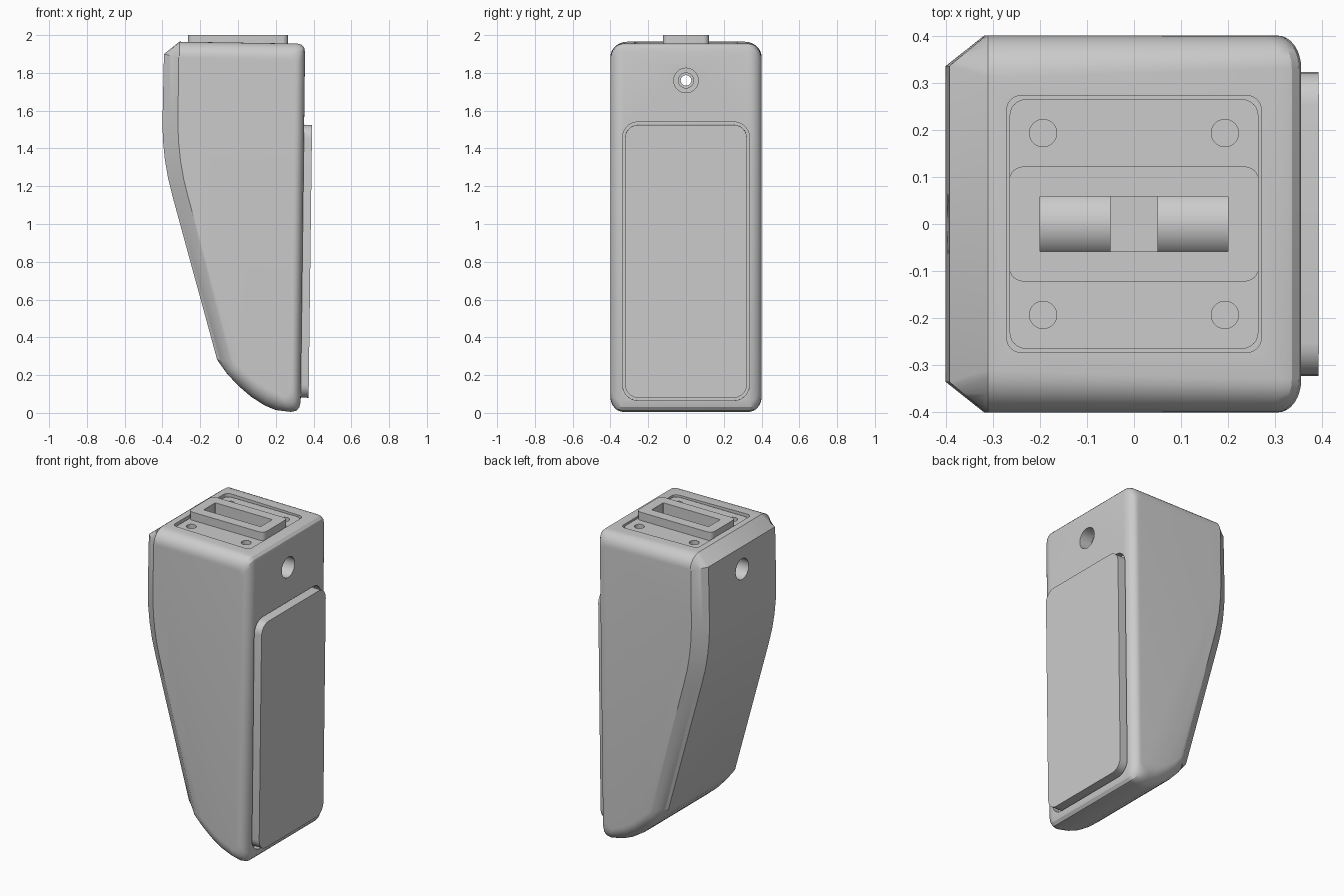
import bpy, bmesh, math
from mathutils import Matrix, Vector

cube = bpy.data.objects.get("Cube")
if cube:
    bpy.data.objects.remove(cube, do_unlink=True)

grey = bpy.data.materials.new("plain grey")
grey.use_nodes = True
GREY = (0.6, 0.6, 0.6, 1)
grey.diffuse_color = GREY
grey.node_tree.nodes["Principled BSDF"].inputs["Base Color"].default_value = GREY


def make(name, bm):
    bmesh.ops.recalc_face_normals(bm, faces=bm.faces)
    me = bpy.data.meshes.new(name)
    bm.to_mesh(me)
    bm.free()
    me.materials.append(grey)
    ob = bpy.data.objects.new(name, me)
    bpy.context.collection.objects.link(ob)
    return ob


def loft(name, rings):
    """Join equal rings of points and cap both ends."""
    bm = bmesh.new()
    rows = [[bm.verts.new(p) for p in ring] for ring in rings]
    n = len(rows[0])
    for a, b in zip(rows, rows[1:]):
        for i in range(n):
            j = (i + 1) % n
            bm.faces.new((a[i], a[j], b[j], b[i]))
    bm.faces.new(rows[0])
    bm.faces.new(rows[-1])
    return make(name, bm)


def rounded_slab(name, w, h, r, low, high, frame=Matrix(), steps=6):
    """Rounded rectangle w by h, raised from low to high along its own z."""
    outline = []
    for k, (sx, sy) in enumerate([(1, 1), (-1, 1), (-1, -1), (1, -1)]):
        for s in range(steps + 1):
            a = math.pi / 2 * (k + s / steps)
            outline.append((sx * (w / 2 - r) + r * math.cos(a),
                            sy * (h / 2 - r) + r * math.sin(a)))
    return loft(name, [[frame @ Vector((x, y, z)) for x, y in outline]
                       for z in (low, high)])


def rod(name, r, start, end, frame=Matrix(), sides=32):
    ring = [(r * math.cos(2 * math.pi * i / sides), r * math.sin(2 * math.pi * i / sides))
            for i in range(sides)]
    return loft(name, [[frame @ Vector((x, y, z)) for x, y in ring] for z in (start, end)])


def cut(targets, cutters):
    for ob in targets:
        bpy.context.view_layer.objects.active = ob
        for c in cutters:
            mod = ob.modifiers.new("cut", "BOOLEAN")
            mod.operation, mod.solver, mod.object = "DIFFERENCE", "EXACT", c
            bpy.ops.object.modifier_apply(modifier=mod.name)
    for c in cutters:
        bpy.data.objects.remove(c, do_unlink=True)


# Body: side profile points with their inset at the flat flanks
CHAMFER, ROUND = 0.065, 0.09
profile = []


def add(points, inset, depth, is_round):
    profile.extend((Vector(p), Vector(inset), depth, is_round) for p in points)


add([(-0.31, 1.965)], (0, -0.08), ROUND, True)
add([(0.315, 1.955), (0.335, 1.95), (0.35, 1.935), (0.355, 1.91)], (-0.05, -0.08), 0.07, True)
add([(0.332, 0.06), (0.325, 0.03), (0.31, 0.012), (0.28, 0.005)], (-0.05, 0.08), 0.07, True)
add([(0.2, 0.015), (0.14, 0.04), (0.07, 0.085), (0.0, 0.145)], (0.03, 0.08), ROUND, True)
add([(-0.06, 0.21)], (0.05, 0.05), ROUND, True)
add([(-0.11, 0.28)], (0.078, 0), CHAMFER, False)
add([(-0.345, 1.14), (-0.37, 1.24), (-0.387, 1.34), (-0.397, 1.44), (-0.4, 1.53)],
    (0.082, 0), CHAMFER, False)
add([(-0.392, 1.9)], (0.078, -0.02), CHAMFER, False)


def flank_ring(t, side):
    """t = 0 where the rounding begins, t = 1 on the flat flank."""
    ring = []
    for p, inset, depth, is_round in profile:
        a = t * math.pi / 2
        inward, outward = (1 - math.cos(a), math.sin(a)) if is_round else (t, t)
        q = p + inset * inward
        ring.append((q.x, side * (0.4 - depth * (1 - outward)), q.y))
    return ring


STEPS = 8
ts = [i / STEPS for i in range(STEPS + 1)]
body = loft("body", [flank_ring(t, -1) for t in reversed(ts)] + [flank_ring(t, 1) for t in ts])

# Side pad, in a slightly tilted frame on the right wall
tilt = Matrix.Rotation(math.radians(0.73), 4, "Y")
pad_frame = Matrix.Translation((0.343, 0, 0.803)) @ tilt @ Matrix.Rotation(math.pi / 2, 4, "Y")
pad_recess = rounded_slab("pad_recess", 1.475, 0.67, 0.08, -0.04, 0.2, pad_frame)
pad = rounded_slab("side_pad", 1.445, 0.645, 0.07, -0.05, 0.04, pad_frame)

# Top plate with raised collar
top_recess = rounded_slab("top_recess", 0.54, 0.545, 0.03, 1.9, 2.2)
cut([body], [pad_recess, top_recess])
plate = rounded_slab("top_plate", 0.528, 0.53, 0.035, 1.88, 1.948)
collar = rounded_slab("slot_collar", 0.53, 0.244, 0.03, 1.94, 2.0)

# Screw holes in the plate
cut([plate], [rod("screw_hole", 0.029, 1.91, 2.1, Matrix.Translation((sx * 0.193, sy * 0.193, 0)))
              for sx in (-1, 1) for sy in (-1, 1)])

# Slot through collar and plate into the body
slot = rounded_slab("slot", 0.4, 0.116, 0.001, 1.6, 2.2, steps=1)
cut([body, plate, collar], [slot])

# Pin sleeves inside the slot
along_x = Matrix.Translation((0, 0, 1.76)) @ Matrix.Rotation(math.pi / 2, 4, "Y")
sleeves = [rod("left_sleeve", 0.075, 0.05, 0.22, along_x),
           rod("right_sleeve", 0.075, -0.22, -0.05, along_x)]

# Stepped cross bore
cut([body] + sleeves, [rod("bore", 0.028, -0.6, 0.6, along_x),
                       rod("bore_step", 0.04, 0.23, 0.6, along_x),
                       rod("left_counterbore", 0.065, 0.27, 0.6, along_x),
                       rod("right_counterbore", 0.065, -0.6, -0.27, along_x)])

# Smooth rounded areas, keep real edges sharp
bpy.ops.object.select_all(action="DESELECT")
for ob in [body, pad, plate, collar] + sleeves:
    ob.select_set(True)
bpy.context.view_layer.objects.active = body
bpy.ops.object.shade_smooth_by_angle(angle=math.radians(25))
